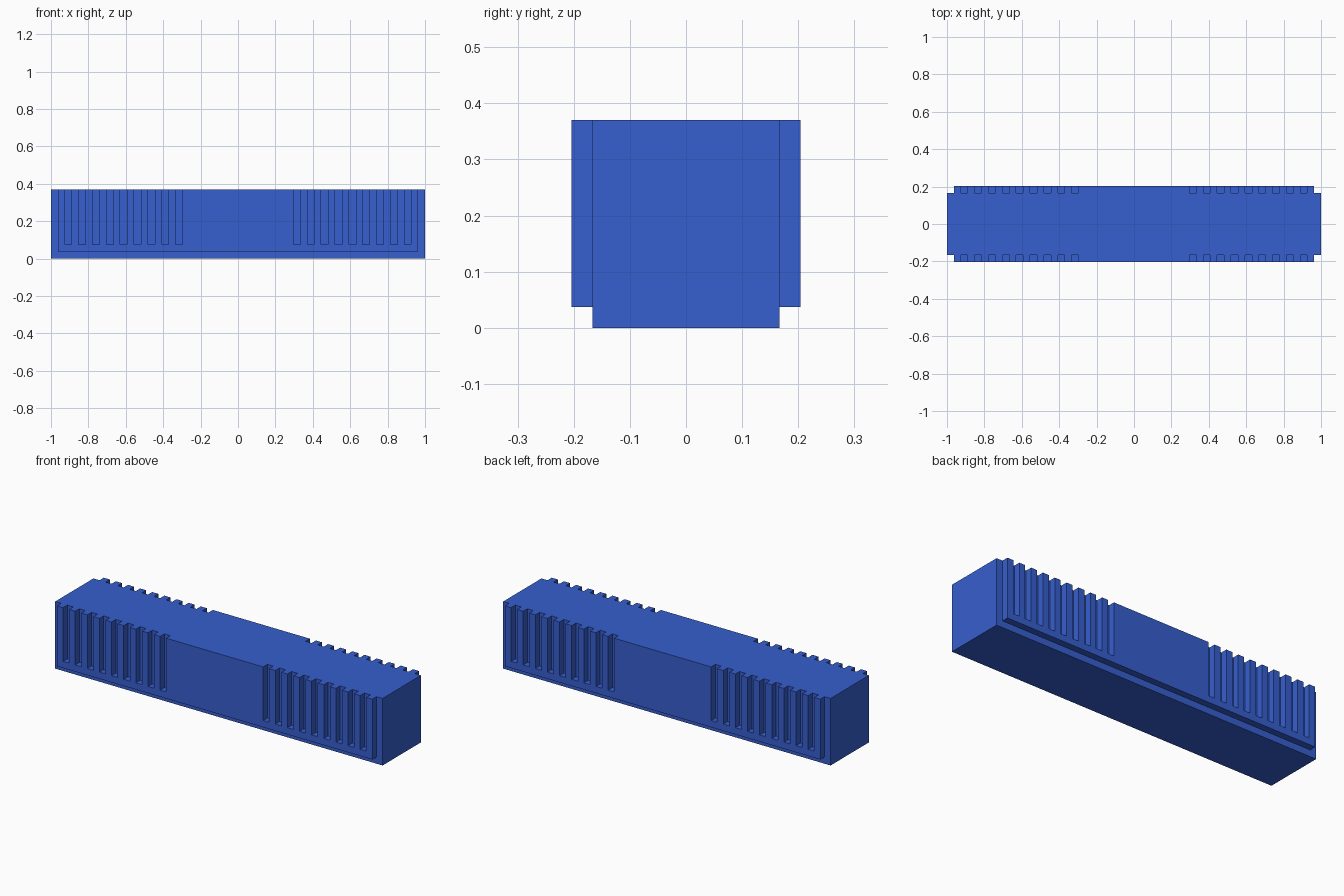
import bpy, bmesh

if "Cube" in bpy.data.objects:
    bpy.data.objects.remove(bpy.data.objects["Cube"])

U = 1 / 27  # module: the body is 54 modules long

blue = bpy.data.materials.new("blue")
blue.diffuse_color = (0.037, 0.113, 0.62, 1)
blue.use_nodes = True
blue.node_tree.nodes["Principled BSDF"].inputs["Base Color"].default_value = blue.diffuse_color


def extruded(name, profile, y0, y1):
    """Extrude an x-z outline (in modules) from y0 to y1."""
    bm = bmesh.new()
    face = bm.faces.new([bm.verts.new((x * U, y0 * U, z * U)) for x, z in profile])
    ext = bmesh.ops.extrude_face_region(bm, geom=[face])
    moved = [g for g in ext["geom"] if isinstance(g, bmesh.types.BMVert)]
    bmesh.ops.translate(bm, verts=moved, vec=(0, (y1 - y0) * U, 0))
    bmesh.ops.recalc_face_normals(bm, faces=bm.faces)
    mesh = bpy.data.meshes.new(name)
    bm.to_mesh(mesh)
    bm.free()
    mesh.materials.append(blue)
    obj = bpy.data.objects.new(name, mesh)
    bpy.context.collection.objects.link(obj)
    return obj


# Main block
extruded("core_block", [(-27, 0), (27, 0), (27, 10), (-27, 10)], -4.5, 4.5)

# Grip plate outline: nine open-topped slots at each end
right = [(26, 1), (26, 10)]
for x in range(25, 8, -2):
    right += [(x, 10), (x, 2), (x - 1, 2), (x - 1, 10)]
outline = right + [(-x, z) for x, z in reversed(right)]

# Grip plates on front and back
extruded("front_grip_plate", outline, -5.5, -4.5)
extruded("back_grip_plate", outline, 4.5, 5.5)
